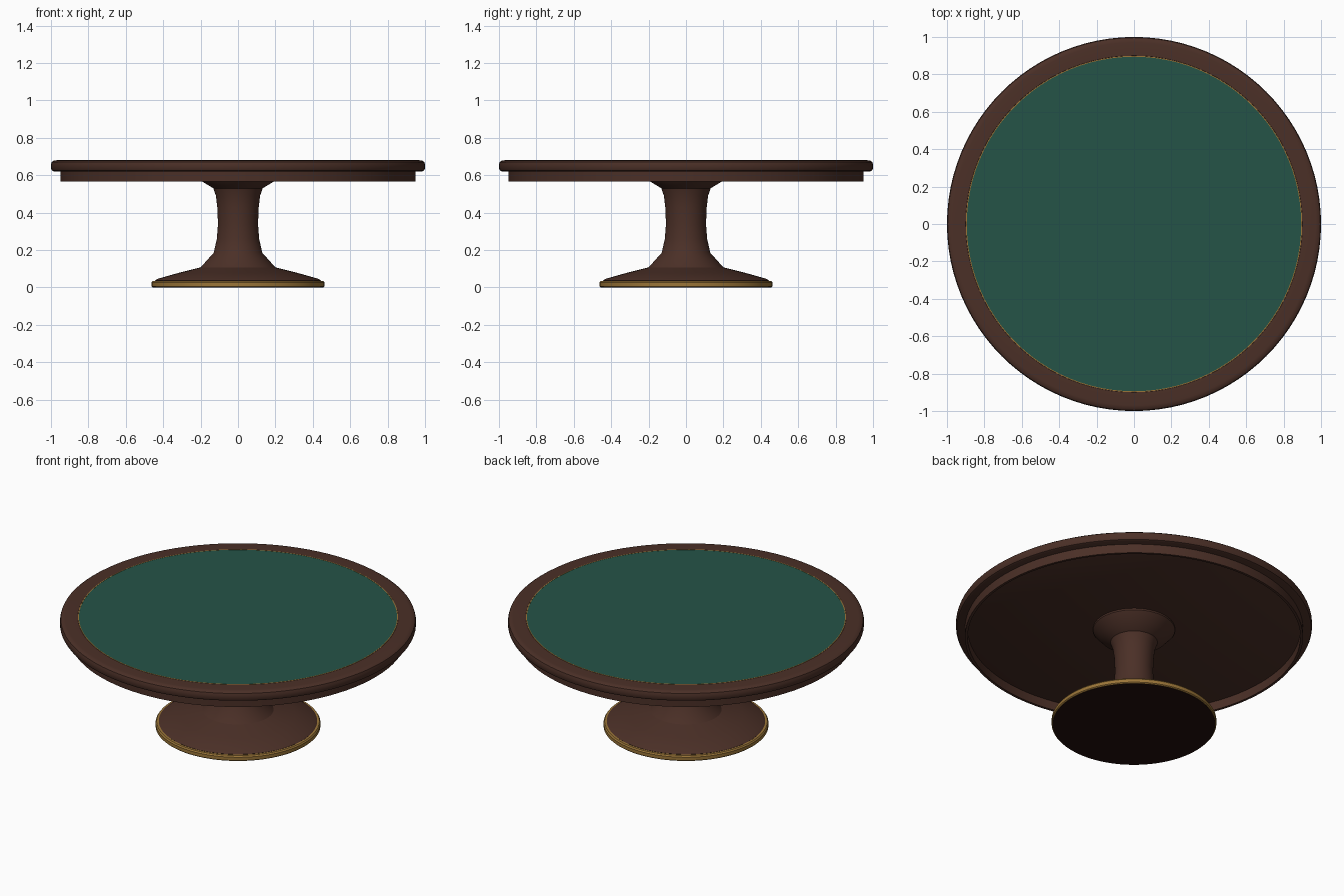
import bpy, bmesh, math

if "Cube" in bpy.data.objects:
    bpy.data.objects.remove(bpy.data.objects["Cube"])

SEG = 96


def material(name, rgb):
    m = bpy.data.materials.new(name)
    m.diffuse_color = (*rgb, 1.0)
    m.use_nodes = True
    m.node_tree.nodes["Principled BSDF"].inputs["Base Color"].default_value = m.diffuse_color
    return m


wood = material("dark_walnut", (0.070, 0.029, 0.020))
felt = material("green_felt", (0.018, 0.088, 0.064))
brass = material("aged_brass", (0.33, 0.18, 0.040))
dark = material("dark_underside", (0.016, 0.005, 0.004))


def lathe(name, profile, mat, closed=False):
    """Revolve (radius, z) points about z; r = 0 collapses to a pole."""
    bm = bmesh.new()
    rings = []
    for r, z in profile:
        if r == 0:
            rings.append([bm.verts.new((0, 0, z))] * SEG)
        else:
            rings.append([bm.verts.new((r * math.cos(2 * math.pi * i / SEG),
                                        r * math.sin(2 * math.pi * i / SEG), z))
                          for i in range(SEG)])
    pairs = list(zip(rings, rings[1:]))
    if closed:
        pairs.append((rings[-1], rings[0]))
    for a, b in pairs:
        for i in range(SEG):
            j = (i + 1) % SEG
            bm.faces.new(list(dict.fromkeys((a[i], a[j], b[j], b[i]))))
    bmesh.ops.recalc_face_normals(bm, faces=bm.faces[:])
    me = bpy.data.meshes.new(name)
    bm.to_mesh(me)
    bm.free()
    me.materials.append(mat)
    ob = bpy.data.objects.new(name, me)
    bpy.context.collection.objects.link(ob)
    bpy.ops.object.select_all(action='DESELECT')
    ob.select_set(True)
    bpy.context.view_layer.objects.active = ob
    bpy.ops.object.shade_smooth_by_angle(angle=math.radians(30))
    return ob


# Table top with rounded rim
lathe("table_top", [(0, 0.62), (0.985, 0.62), (0.995, 0.625), (1.0, 0.635),
                    (1.0, 0.658), (0.996, 0.67), (0.985, 0.678),
                    (0.97, 0.68), (0.90, 0.68), (0.895, 0.676), (0, 0.676)], wood)

# Felt playing surface and thin brass inlay around it
lathe("felt_surface", [(0, 0.672), (0.894, 0.672), (0.894, 0.68), (0, 0.68)], felt)
lathe("brass_inlay", [(0.894, 0.675), (0.899, 0.675), (0.899, 0.681),
                      (0.894, 0.681)], brass, closed=True)

# Hollow apron under the top
lathe("apron", [(0.95, 0.565), (0.95, 0.622), (0.935, 0.622), (0.935, 0.565)],
      wood, closed=True)

# Turned pedestal flaring into the foot
lathe("pedestal", [(0, 0.03), (0.44, 0.03), (0.445, 0.036), (0.43, 0.046),
                   (0.32, 0.077), (0.20, 0.107), (0.13, 0.185), (0.113, 0.26),
                   (0.107, 0.34), (0.111, 0.43), (0.118, 0.49), (0.132, 0.53),
                   (0.187, 0.563), (0.23, 0.61), (0.23, 0.62), (0, 0.62)], wood)

# Brass band around the foot, and its underside
lathe("foot_band", [(0.44, 0.001), (0.458, 0.001), (0.463, 0.006), (0.463, 0.026),
                    (0.457, 0.034), (0.44, 0.034)], brass, closed=True)
lathe("foot_pad", [(0, 0), (0.456, 0), (0.456, 0.004), (0, 0.004)], dark)
